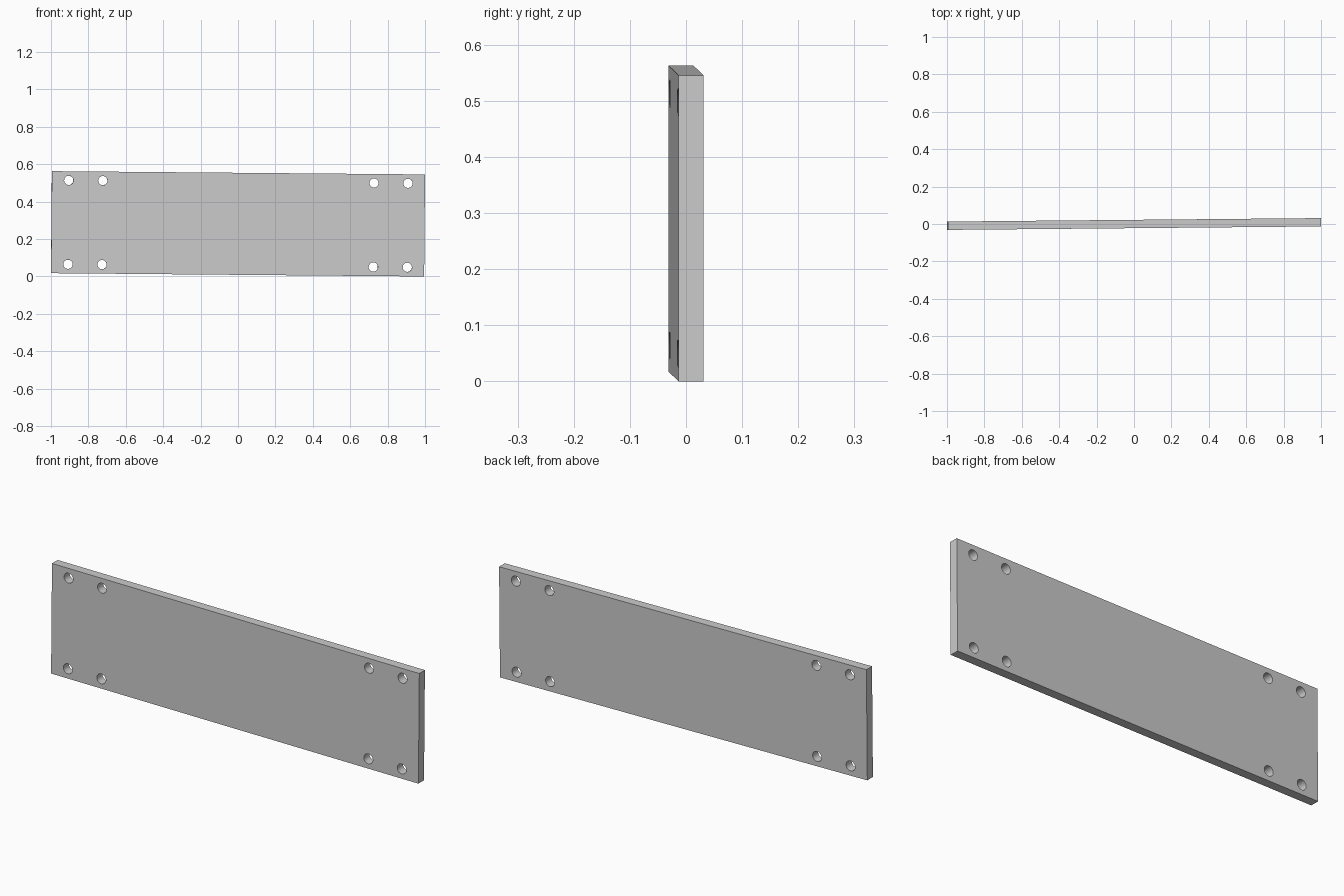
import bpy
from mathutils import Euler

if "Cube" in bpy.data.objects:
    bpy.data.objects.remove(bpy.data.objects["Cube"])

LENGTH, THICK, HEIGHT = 1.995, 0.0445, 0.5455
TILT = Euler((0, 0.0088, 0.0093))
CENTRE = (0, 0, 0.2815)

# Rectangular plate
bpy.ops.mesh.primitive_cube_add(size=1)
plate = bpy.context.object
plate.name = "mounting_plate"
plate.scale = (LENGTH, THICK, HEIGHT)
bpy.ops.object.transform_apply(scale=True)

# Bolt holes: a pair at each corner, mirrored about the plate centre
cutters = []
for x in (-0.907, -0.725, 0.725, 0.907):
    for z in (-0.2245, 0.2245):
        bpy.ops.mesh.primitive_cylinder_add(
            vertices=32, radius=0.0245, depth=0.2,
            location=(x, 0, z), rotation=(1.570796, 0, 0))
        cutters.append(bpy.context.object)
bpy.ops.object.select_all(action='DESELECT')
for c in cutters:
    c.select_set(True)
bpy.context.view_layer.objects.active = cutters[0]
bpy.ops.object.join()
cutter = bpy.context.object
cutter.name = "hole_cutter"

bpy.ops.object.select_all(action='DESELECT')
plate.select_set(True)
bpy.context.view_layer.objects.active = plate
mod = plate.modifiers.new("holes", 'BOOLEAN')
mod.operation = 'DIFFERENCE'
mod.solver = 'EXACT'
mod.object = cutter
bpy.ops.object.modifier_apply(modifier=mod.name)
bpy.data.objects.remove(cutter, do_unlink=True)
bpy.ops.object.shade_smooth_by_angle()

# Slight tilt of the finished plate
plate.rotation_euler = TILT
plate.location = CENTRE
